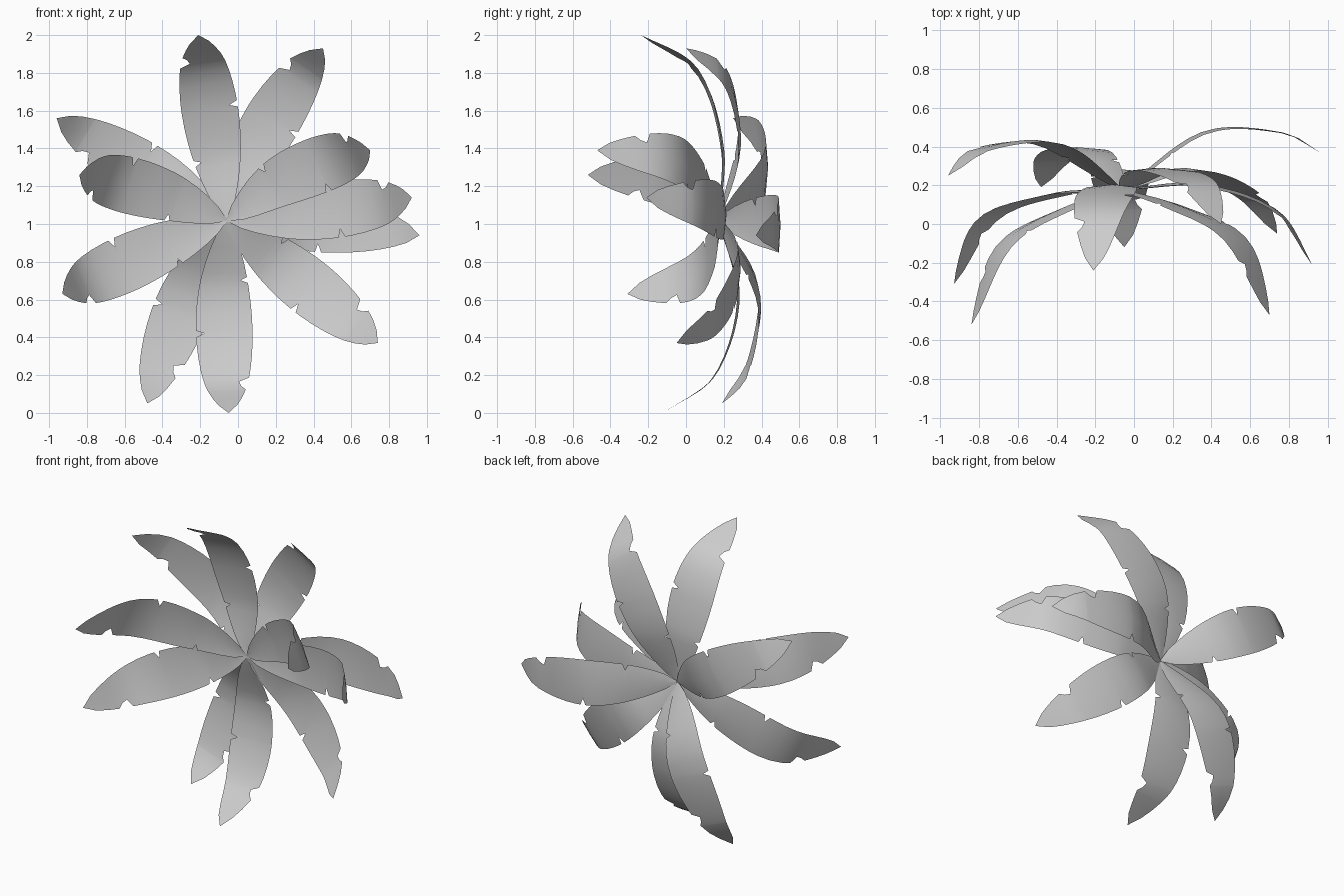
import bpy, bmesh
from math import sin, pi
from mathutils import Vector

if "Cube" in bpy.data.objects:
    bpy.data.objects.remove(bpy.data.objects["Cube"])

ROOT = Vector((-0.06, 0.18, 1.02))

# leaf: tip, depth (y) at 40% and 80% of its reach, sideways bow
LEAVES = {
    "leaf_top_left": ((-.21, -.24, 2.0), .20, .07, 0),
    "leaf_top_right": ((.45, 0, 1.93), .29, .22, .05),
    "leaf_right_upper": ((.70, -.47, 1.39), .10, -.075, .06),
    "leaf_right": ((.92, -.21, 1.14), .21, .08, -.015),
    "leaf_right_lower": ((.96, .37, .94), .475, .475, .02),
    "leaf_bottom_right": ((.74, -.05, .37), .29, .16, 0),
    "leaf_bottom": ((-.05, -.12, 0), .285, .16, -.02),
    "leaf_bottom_left": ((-.48, .19, .05), .39, .335, -.03),
    "leaf_left_lower": ((-.93, -.31, .63), .16, .03, -.01),
    "leaf_left": ((-.84, -.52, 1.26), .085, -.11, -.03),
    "leaf_left_upper": ((-.96, .25, 1.56), .42, .39, 0),
}

# torn notches: position along the midrib -> width factor (first side, second side)
NOTCHES = {.272: (.7, 1), .512: (1, .7), .755: (.58, 1), .785: (.72, 1)}


def outline():
    """Rows of (position, half width on each side)."""
    stops = {i / 16: (1, 1) for i in range(17)}
    for c in NOTCHES:                      # clear space, then add the notch lips
        stops = {t: f for t, f in stops.items() if abs(t - c) > .02}
    for c in NOTCHES:
        stops[c] = NOTCHES[c]
    for lip in (.256, .284, .5, .53, .735, .81):
        stops[lip] = (1, 1)
    for t in sorted(stops):
        w = max(.15 * max(sin(pi * t), 0) ** .68, .005)
        yield t, w * stops[t][0], w * stops[t][1]


def spline(points, steps=24):
    """Dense smooth curve through the points."""
    p = [points[0] * 2 - points[1]] + points + [points[-1] * 2 - points[-2]]
    out = []
    for a, b, c, d in zip(p, p[1:], p[2:], p[3:]):
        for k in range(steps):
            t = k / steps
            out.append(0.5 * (2 * b + (c - a) * t + (2 * a - 5 * b + 4 * c - d) * t * t
                              + (3 * b - a - 3 * c + d) * t ** 3))
    return out + [points[-1]]


def at_length(curve, frac):
    """Point and tangent at a fraction of the arc length."""
    lens = [(b - a).length for a, b in zip(curve, curve[1:])]
    goal = frac * sum(lens)
    for i, l in enumerate(lens):
        if goal <= l or i == len(lens) - 1:
            d = curve[i + 1] - curve[i]
            return curve[i] + d * min(goal / l, 1), d.normalized()
        goal -= l


def make_leaf(name, tip, y_mid, y_far, bow):
    tip = Vector(tip)
    chord = tip - ROOT
    side = Vector((-chord.z, 0, chord.x)).normalized()

    # arching midrib
    path = [ROOT]
    for f, y in ((.4, y_mid), (.8, y_far)):
        p = ROOT + chord * f + side * bow * 4 * f * (1 - f)
        p.y = y
        path.append(p)
    curve = spline(path + [tip])

    # blade, slightly guttered toward the front near the base
    bm = bmesh.new()
    rows = []
    for t, wa, wb in outline():
        p, tan = at_length(curve, t)
        w = (side - tan * side.dot(tan)).normalized()
        n = w.cross(tan).normalized()
        if n.dot(Vector((chord.x, -3, chord.z))) < 0 and n.y > 0:
            n = -n
        fold = 0.16 * (1 - t)
        if t == 1:
            rows.append([bm.verts.new(p)])
        else:
            rows.append([bm.verts.new(p + w * wa + n * wa * fold),
                         bm.verts.new(p),
                         bm.verts.new(p - w * wb + n * wb * fold)])
    for r, s in zip(rows, rows[1:]):
        for k in (0, 1):
            ends = [s[0]] if len(s) == 1 else [s[k + 1], s[k]]
            bm.faces.new([r[k], r[k + 1]] + ends).smooth = True
    mesh = bpy.data.meshes.new(name)
    bm.to_mesh(mesh)
    bm.free()
    bpy.context.collection.objects.link(bpy.data.objects.new(name, mesh))


# fan of arching leaves
for leaf_name, shape in LEAVES.items():
    make_leaf(leaf_name, *shape)
